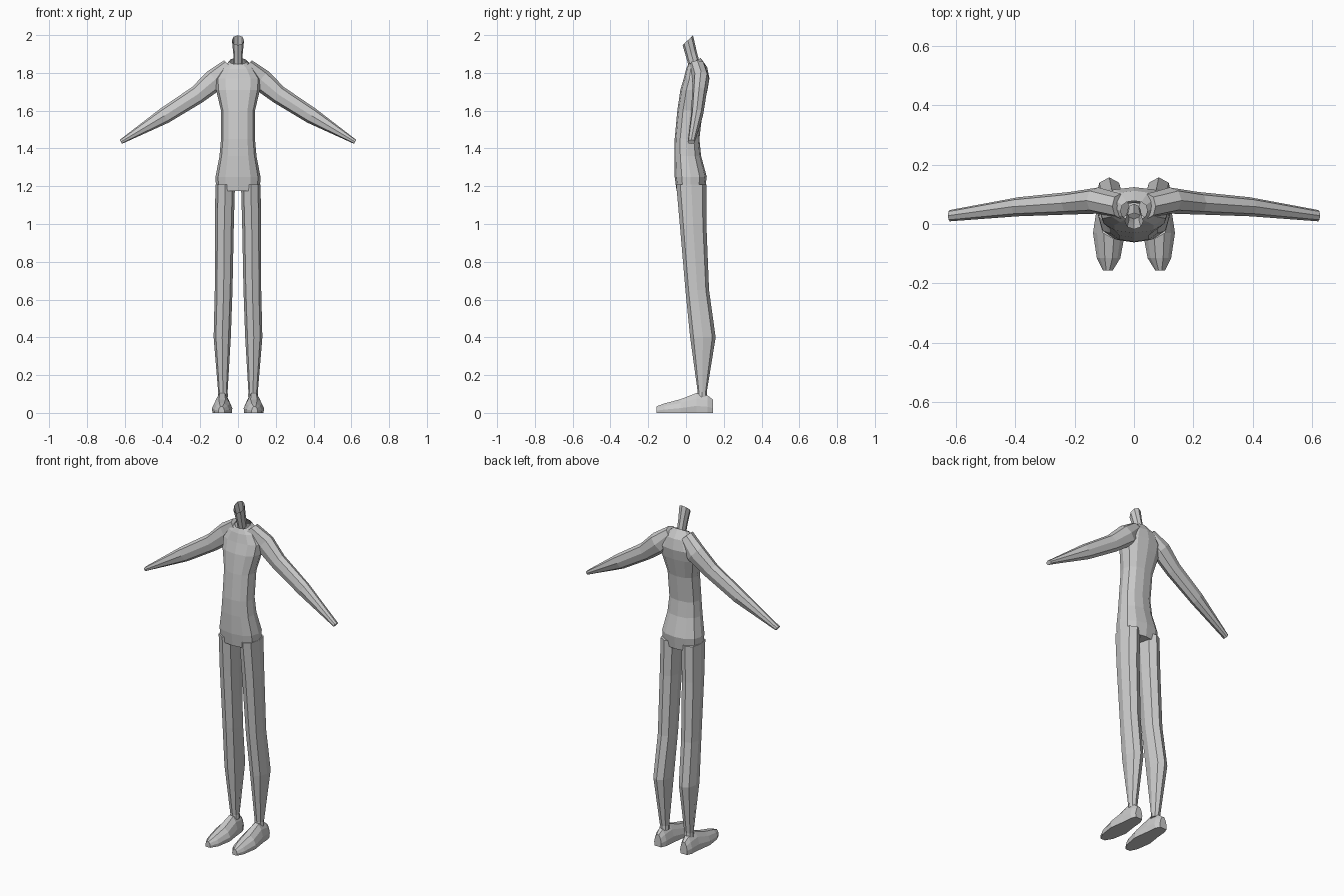
import bpy
import math
from mathutils import Vector

if "Cube" in bpy.data.objects:
    bpy.data.objects.remove(bpy.data.objects["Cube"])

grey = bpy.data.materials.new("plain_grey")
grey.diffuse_color = (0.6, 0.6, 0.6, 1)
grey.use_nodes = True
grey.node_tree.nodes["Principled BSDF"].inputs["Base Color"].default_value = grey.diffuse_color


def make(name, rings, cap_start=True, cap_end=True, mirror=False):
    """Skin a list of equal-length point rings, optionally mirrored in x."""
    n = len(rings[0])
    verts = [p for r in rings for p in r]
    faces = []
    for k in range(len(rings) - 1):
        for i in range(n):
            j = (i + 1) % n
            faces.append((k*n + i, k*n + j, (k+1)*n + j, (k+1)*n + i))
    if cap_start:
        faces.append(tuple(reversed(range(n))))
    if cap_end:
        faces.append(tuple(range((len(rings)-1)*n, len(rings)*n)))
    me = bpy.data.meshes.new(name)
    me.from_pydata(verts, [], faces)
    me.materials.append(grey)
    ob = bpy.data.objects.new(name, me)
    bpy.context.collection.objects.link(ob)
    if mirror:
        ob.modifiers.new("mirror", 'MIRROR')
    return ob


def soft(v, p):
    return math.copysign(abs(v) ** p, v)


def oval(x0, x1, y0, y1, z, tilt=0.0, n=8, p=0.9, turn=0.0):
    """Horizontal oval inside the given bounds; tilt raises its back."""
    cx, cy, rx, ry = (x0+x1)/2, (y0+y1)/2, (x1-x0)/2, (y1-y0)/2
    out = []
    for i in range(n):
        a = 2*math.pi*i/n + turn
        y = ry*soft(math.sin(a), p)
        out.append((cx + rx*soft(math.cos(a), p), cy + y, z + tilt*y))
    return out


# Torso: half width, front y, back y, height, tilt
torso = [(.116, -.050, .100, 1.175, 0), (.119, -.060, .110, 1.25, 0),
         (.098, -.062, .080, 1.36, 0), (.090, -.060, .071, 1.45, 0),
         (.090, -.046, .088, 1.60, 0), (.116, -.030, .114, 1.71, 0),
         (.120, -.012, .124, 1.77, 0), (.085, .000, .112, 1.825, .1),
         (.045, .012, .078, 1.862, .5)]
make("torso", [oval(-w, w, f, b, z, t, n=12, p=.85) for w, f, b, z, t in torso],
     cap_end=False)

# Neck: leaning forward, open at the slanted top
neck = [(.024, .016, .068, 1.85, .8), (.025, .002, .055, 1.90, .8),
        (.032, -.018, .037, 1.973, .95)]
make("neck", [oval(-w, w, f, b, z, t, p=1) for w, f, b, z, t in neck],
     cap_end=False)

# Legs: inner x, outer x, front y, back y, height
legs = [(.052, .107, .060, .112, .085), (.055, .105, .062, .110, .11),
        (.038, .129, .022, .157, .40), (.029, .123, -.003, .122, .65),
        (.022, .123, -.033, .108, 1.0), (.016, .119, -.052, .108, 1.21)]
make("legs", [oval(*s) for s in legs], mirror=True)

# Feet: y, inner x, outer x, height of the top
feet = [(.143, .062, .108, .070), (.115, .048, .120, .092),
        (.055, .042, .125, .105), (-.030, .030, .138, .072),
        (-.115, .046, .125, .050), (-.157, .072, .104, .034)]


def foot_ring(y, x0, x1, h):
    c, w = (x0+x1)/2, (x1-x0)/2
    shape = [(-.95, 0), (.95, 0), (1, .35), (.75, .72), (.32, 1),
             (-.32, 1), (-.75, .72), (-1, .35)]
    return [(c + w*u, y, h*v) for u, v in shape]


make("feet", [foot_ring(*s) for s in feet], mirror=True)

# Arms: centre x, y, z, half depth in y, half thickness across the arm
arms = [(.045, .060, 1.838, .042, .040), (.120, .079, 1.765, .044, .060),
        (.215, .070, 1.685, .038, .049), (.390, .058, 1.573, .032, .043),
        (.620, .028, 1.435, .019, .012)]
rings = []
for k, (x, y, z, ry, rt) in enumerate(arms):
    a, b = arms[max(k-1, 0)], arms[min(k+1, len(arms)-1)]
    d = Vector((b[0]-a[0], 0, b[2]-a[2])).normalized()
    across = Vector((-d.z, 0, d.x))
    ring = []
    for i in range(8):
        t = 2*math.pi*i/8
        ring.append(Vector((x, y, z)) + Vector((0, 1, 0))*ry*soft(math.cos(t), .9)
                    + across*rt*soft(math.sin(t), .9))
    rings.append(ring)
make("arms", rings, mirror=True)

# Consistent outward faces
import bmesh
for ob in bpy.data.objects:
    bm = bmesh.new()
    bm.from_mesh(ob.data)
    bmesh.ops.recalc_face_normals(bm, faces=bm.faces)
    bm.to_mesh(ob.data)
    bm.free()
